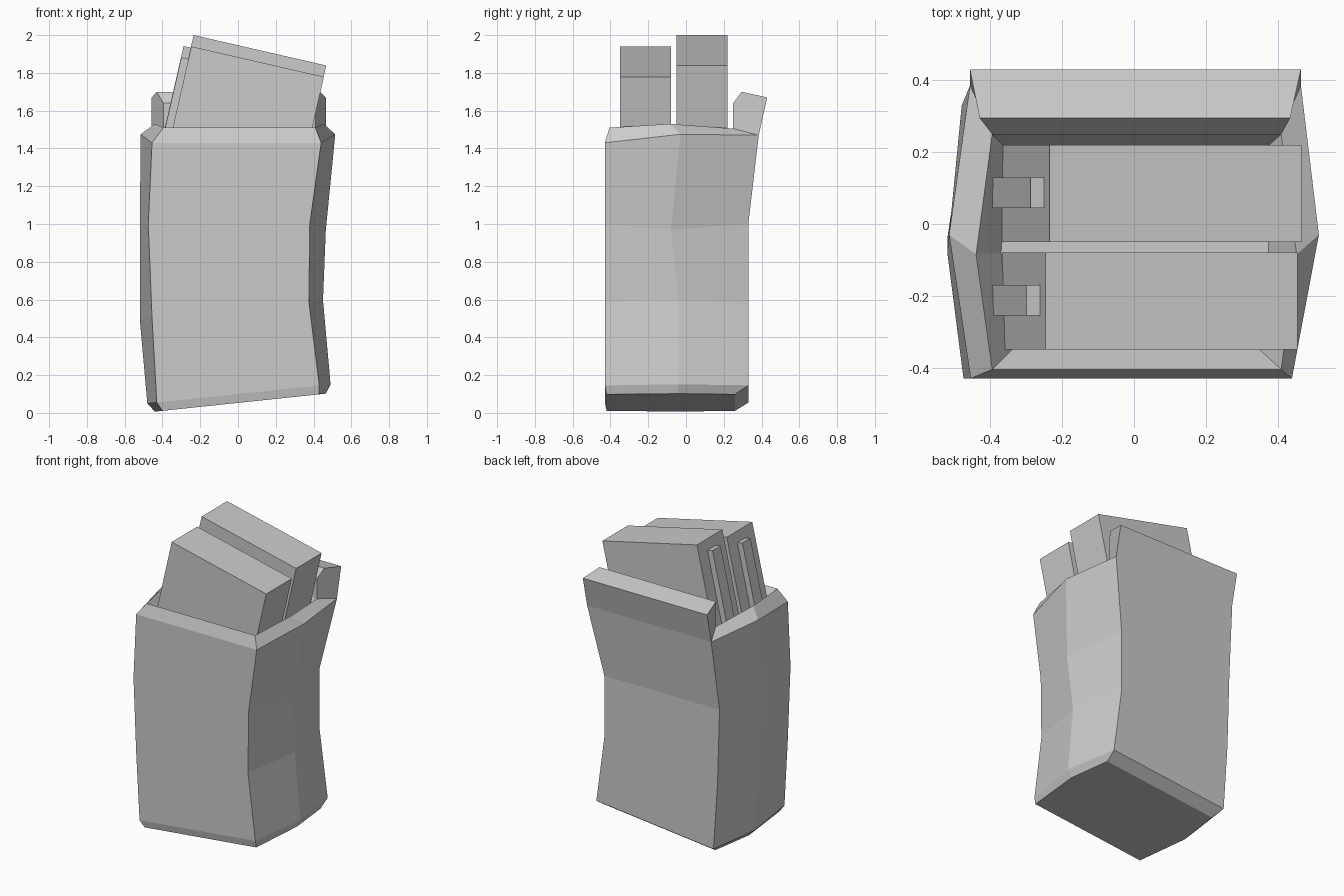
import bpy
import bmesh
import math
from mathutils import Matrix, Vector

default_cube = bpy.data.objects.get("Cube")
if default_cube:
    bpy.data.objects.remove(default_cube, do_unlink=True)


def make_material(name, color):
    material = bpy.data.materials.new(name)
    material.use_nodes = True
    material.diffuse_color = color
    material.node_tree.nodes["Principled BSDF"].inputs["Base Color"].default_value = color
    return material


plain_grey = make_material("plain grey", (0.6, 0.6, 0.6, 1))


def finish_object(name, bm):
    bmesh.ops.recalc_face_normals(bm, faces=bm.faces)
    mesh = bpy.data.meshes.new(name)
    bm.to_mesh(mesh)
    bm.free()
    mesh.materials.append(plain_grey)
    item = bpy.data.objects.new(name, mesh)
    bpy.context.collection.objects.link(item)
    return item


def loft(name, rings):
    """Skin a stack of closed point loops and cap both ends."""
    bm = bmesh.new()
    loops = [[bm.verts.new(point) for point in ring] for ring in rings]
    for lower, upper in zip(loops, loops[1:]):
        count = len(lower)
        for i in range(count):
            j = (i + 1) % count
            bm.faces.new((lower[i], lower[j], upper[j], upper[i]))
    bm.faces.new(loops[0][::-1])
    bm.faces.new(loops[-1])
    return finish_object(name, bm)


def pouch_ring(front, middle, back, tilt=0.0):
    """Six-sided section; each station is (x low, x high, y, z)."""
    stations = (front, middle, back)
    near_side = [(s[1], s[2], s[3] + tilt * s[1]) for s in stations]
    far_side = [(s[0], s[2], s[3] + tilt * s[0]) for s in stations]
    return near_side + far_side[::-1]


# Pouch body: slanted base, pinched waist, bevelled rim, shallow recess
slant = 0.105
pouch_body = loft("pouch_body", [
    pouch_ring((-.40, .43, -.42, .053), (-.44, .465, -.04, .053), (-.40, .43, .26, .053), slant),
    pouch_ring((-.43, .43, -.43, .10), (-.48, .49, -.04, .10), (-.435, .435, .33, .10), slant),
    pouch_ring((-.455, .375, -.43, .55), (-.52, .45, -.04, .55), (-.465, .375, .33, .55), slant),
    pouch_ring((-.475, .38, -.43, 1), (-.52, .465, -.08, .97), (-.48, .375, .33, 1)),
    pouch_ring((-.455, .44, -.43, 1.43), (-.515, .515, -.03, 1.475), (-.457, .465, .385, 1.47)),
    pouch_ring((-.395, .41, -.405, 1.51), (-.44, .453, -.085, 1.53), (-.395, .41, .25, 1.505)),
    pouch_ring((-.34, .35, -.35, 1.42), (-.37, .375, -.08, 1.42), (-.36, .37, .215, 1.42)),
])

# Raised back flap, bevelled along its inner edge: (x low, x high, y, z)
flap_profile = [
    (-.457, .465, .385, 1.47),
    (-.457, .465, .43, 1.67),
    (-.43, .435, .295, 1.70),
    (-.395, .41, .25, 1.64),
    (-.395, .41, .25, 1.46),
]
back_flap = loft("back_flap", [
    [(low, y, z) for low, high, y, z in flap_profile],
    [(high, y, z) for low, high, y, z in flap_profile],
])


def leaning_box(name, corner, size):
    """Box hanging from its upper low-x front corner, leaning sideways."""
    bm = bmesh.new()
    bmesh.ops.create_cube(bm, size=1)
    width, depth, height = size
    lean = Matrix.Rotation(math.radians(12.9), 4, "Y")
    offset = Matrix.Translation((width / 2, depth / 2, -height / 2))
    scale = Matrix.Diagonal((width, depth, height, 1))
    bm.transform(Matrix.Translation(corner) @ lean @ offset @ scale)
    return finish_object(name, bm)


# Two leaning magazines, each with a thin rib on its narrow edge
for label, corner in (("front", Vector((-.247, -.35, 1.94))), ("back", Vector((-.235, -.05, 2)))):
    leaning_box(label + "_magazine", corner, (.72, .27, .6))
    rib_corner = corner + Vector((-.053, .095, -.058))
    leaning_box(label + "_magazine_rib", rib_corner, (.05, .085, .52))
